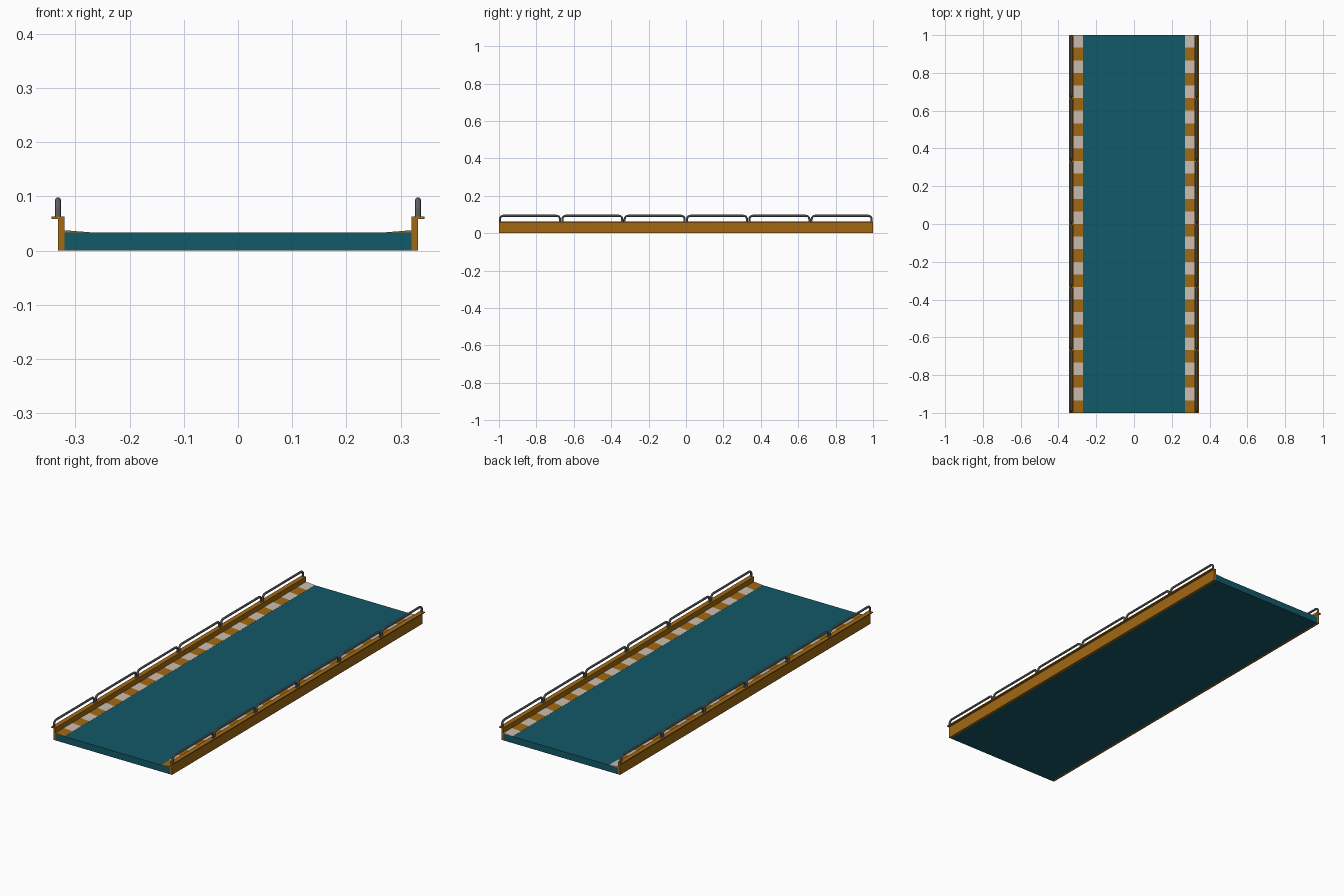
import bpy, bmesh
from math import pi, sin, cos

if "Cube" in bpy.data.objects:
    bpy.data.objects.remove(bpy.data.objects["Cube"])

STRIPES = 30
STEP = 2 / STRIPES
RAILS = 6


def material(name, rgb):
    m = bpy.data.materials.new(name)
    m.diffuse_color = (*rgb, 1)
    m.use_nodes = True
    m.node_tree.nodes["Principled BSDF"].inputs["Base Color"].default_value = m.diffuse_color
    return m


teal = material("teal_paint", (0.006, 0.1, 0.14))
orange = material("orange_paint", (0.36, 0.14, 0.006))
white = material("white_paint", (0.6, 0.5, 0.42))
steel = material("steel", (0.2, 0.2, 0.2))


def extrude_y(name, profile, y0, y1, mat):
    """Prism from an (x, z) profile, running along y."""
    bm = bmesh.new()
    rings = [[bm.verts.new((x, y, z)) for x, z in profile] for y in (y0, y1)]
    n = len(profile)
    bm.faces.new(rings[0])
    bm.faces.new(rings[1][::-1])
    for i in range(n):
        j = (i + 1) % n
        bm.faces.new((rings[0][i], rings[1][i], rings[1][j], rings[0][j]))
    bmesh.ops.recalc_face_normals(bm, faces=bm.faces)
    me = bpy.data.meshes.new(name)
    bm.to_mesh(me)
    bm.free()
    me.materials.append(mat)
    ob = bpy.data.objects.new(name, me)
    bpy.context.collection.objects.link(ob)
    return ob


def repeat_y(ob, count, step):
    a = ob.modifiers.new("repeat", 'ARRAY')
    a.count = count
    a.use_relative_offset = False
    a.use_constant_offset = True
    a.constant_offset_displace = (0, step, 0)


def mirror_x(ob):
    ob.modifiers.new("both_sides", 'MIRROR').use_axis = (True, False, False)


# Road deck
extrude_y("deck", [(-0.32, 0), (0.32, 0), (0.32, 0.033), (-0.32, 0.033)], -1, 1, teal)

# Side girder with overhanging top flange
girder = extrude_y("side_girder", [(0.32, 0), (0.332, 0), (0.332, 0.058), (0.344, 0.058),
                                   (0.344, 0.063), (0.32, 0.063)], -1, 1, orange)
mirror_x(girder)

# Striped sloping curbs
wedge = [(0.27, 0.033), (0.32, 0.033), (0.32, 0.0375), (0.27, 0.0335)]
for name, k, mat in (("curb_orange_stripes", 0, orange), ("curb_white_stripes", 1, white)):
    y = -1 + k * STEP
    curb = extrude_y(name, wedge, y, y + STEP, mat)
    repeat_y(curb, STRIPES // 2, 2 * STEP)
    mirror_x(curb)

# Bent tube handrails
R, BEND, X, TOP = 0.0055, 0.018, 0.332, 0.093
y0, y1 = -1 + R, -1 + 2 / RAILS - R - 0.002
path = [(y0, 0.061)]
for cy, start in ((y0 + BEND, pi), (y1 - BEND, pi / 2)):
    for i in range(6):
        a = start - i / 5 * pi / 2
        path.append((cy + BEND * cos(a), TOP - BEND + BEND * sin(a)))
path.append((y1, 0.061))

cu = bpy.data.curves.new("handrails", 'CURVE')
cu.dimensions = '3D'
cu.bevel_depth = R
cu.bevel_resolution = 2
cu.use_fill_caps = True
sp = cu.splines.new('POLY')
sp.points.add(len(path) - 1)
for p, (y, z) in zip(sp.points, path):
    p.co = (X, y, z, 1)
rail = bpy.data.objects.new("handrails", cu)
bpy.context.collection.objects.link(rail)
bpy.context.view_layer.objects.active = rail
rail.select_set(True)
bpy.ops.object.convert(target='MESH')
rail = bpy.context.object
rail.data.materials.clear()
rail.data.materials.append(steel)
bpy.ops.object.shade_smooth_by_angle()
repeat_y(rail, RAILS, 2 / RAILS)
mirror_x(rail)
